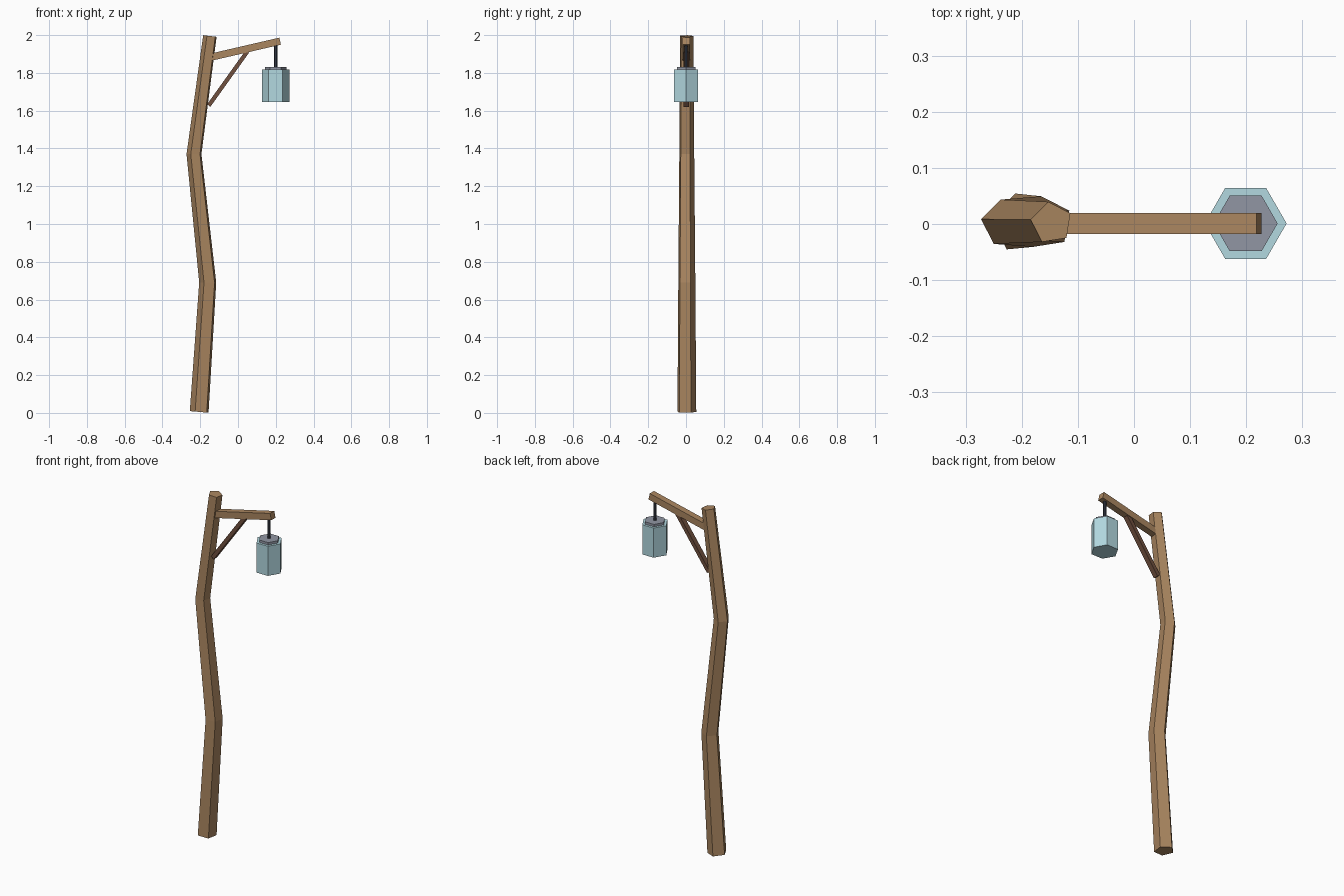
import bpy, bmesh
from math import radians, cos, sin, pi
from mathutils import Vector, Matrix

if "Cube" in bpy.data.objects:
    bpy.data.objects.remove(bpy.data.objects["Cube"], do_unlink=True)


def material(name, rgb):
    """Flat material from display (sRGB) values."""
    lin = [((c / 255 + 0.055) / 1.055) ** 2.4 for c in rgb] + [1.0]
    mat = bpy.data.materials.new(name)
    mat.use_nodes = True
    mat.diffuse_color = lin
    bsdf = mat.node_tree.nodes["Principled BSDF"]
    bsdf.inputs["Base Color"].default_value = lin
    bsdf.inputs["Roughness"].default_value = 0.8
    return mat


wood = material("wood", (170, 134, 96))
dark_wood = material("dark wood", (112, 80, 62))
glass = material("pale blue glass", (178, 216, 224))
lid_grey = material("grey metal", (145, 150, 164))
iron = material("dark iron", (48, 52, 62))


def finish(name, bm, mat):
    bmesh.ops.recalc_face_normals(bm, faces=bm.faces)
    mesh = bpy.data.meshes.new(name)
    bm.to_mesh(mesh)
    bm.free()
    mesh.materials.append(mat)
    obj = bpy.data.objects.new(name, mesh)
    bpy.context.collection.objects.link(obj)
    return obj


def loft(name, rings, sides, start, mat):
    """Skin rings given as (centre, radius, lean about y in degrees)."""
    bm = bmesh.new()
    loops = []
    for centre, radius, lean in rings:
        turn = Matrix.Rotation(radians(lean), 3, "Y")
        angles = [radians(start) + 2 * pi * i / sides for i in range(sides)]
        loops.append([bm.verts.new(Vector(centre) + turn @ Vector(
            (radius * cos(a), radius * sin(a), 0))) for a in angles])
    for low, high in zip(loops, loops[1:]):
        for i in range(sides):
            j = (i + 1) % sides
            bm.faces.new((low[i], low[j], high[j], high[i]))
    bm.faces.new(loops[0][::-1])
    bm.faces.new(loops[-1])
    return finish(name, bm, mat)


def beam(name, a, b, thick, width, mat):
    """Square-cut timber running between two points in the xz plane."""
    a, b = Vector(a), Vector(b)
    along = b - a
    bm = bmesh.new()
    bmesh.ops.create_cube(bm, size=1)
    bm.transform(Matrix.Translation((a + b) / 2)
                 @ along.to_track_quat("X", "Z").to_matrix().to_4x4()
                 @ Matrix.Diagonal((along.length, width, thick, 1)))
    return finish(name, bm, mat)


# Crooked five-sided post
loft("post", [((-0.203, 0.002, 0.005), 0.053, 5),
              ((-0.158, 0.002, 0.69), 0.048, 0),
              ((-0.231, 0.002, 1.37), 0.042, 0),
              ((-0.147, 0.002, 1.995), 0.038, 7)], 5, 171, wood)

# Sloping arm and its diagonal brace
beam("arm", (-0.14, 0.001, 1.884), (0.223, 0.001, 1.968), 0.038, 0.038, wood)
beam("brace", (-0.155, 0.001, 1.627), (0.05, 0.001, 1.914), 0.022, 0.03, dark_wood)

# Hanging lantern
X, Y = 0.199, 0.001
loft("hanger", [((X, Y, 1.82), 0.009, 0), ((X, Y, 1.955), 0.009, 0)], 6, 0, iron)
loft("lantern_glass", [((X, Y, 1.645), 0.073, 0), ((X, Y, 1.817), 0.073, 0)], 6, 0, glass)
loft("lantern_lid", [((X, Y, 1.81), 0.057, 0), ((X, Y, 1.831), 0.057, 0)], 6, 0, lid_grey)
